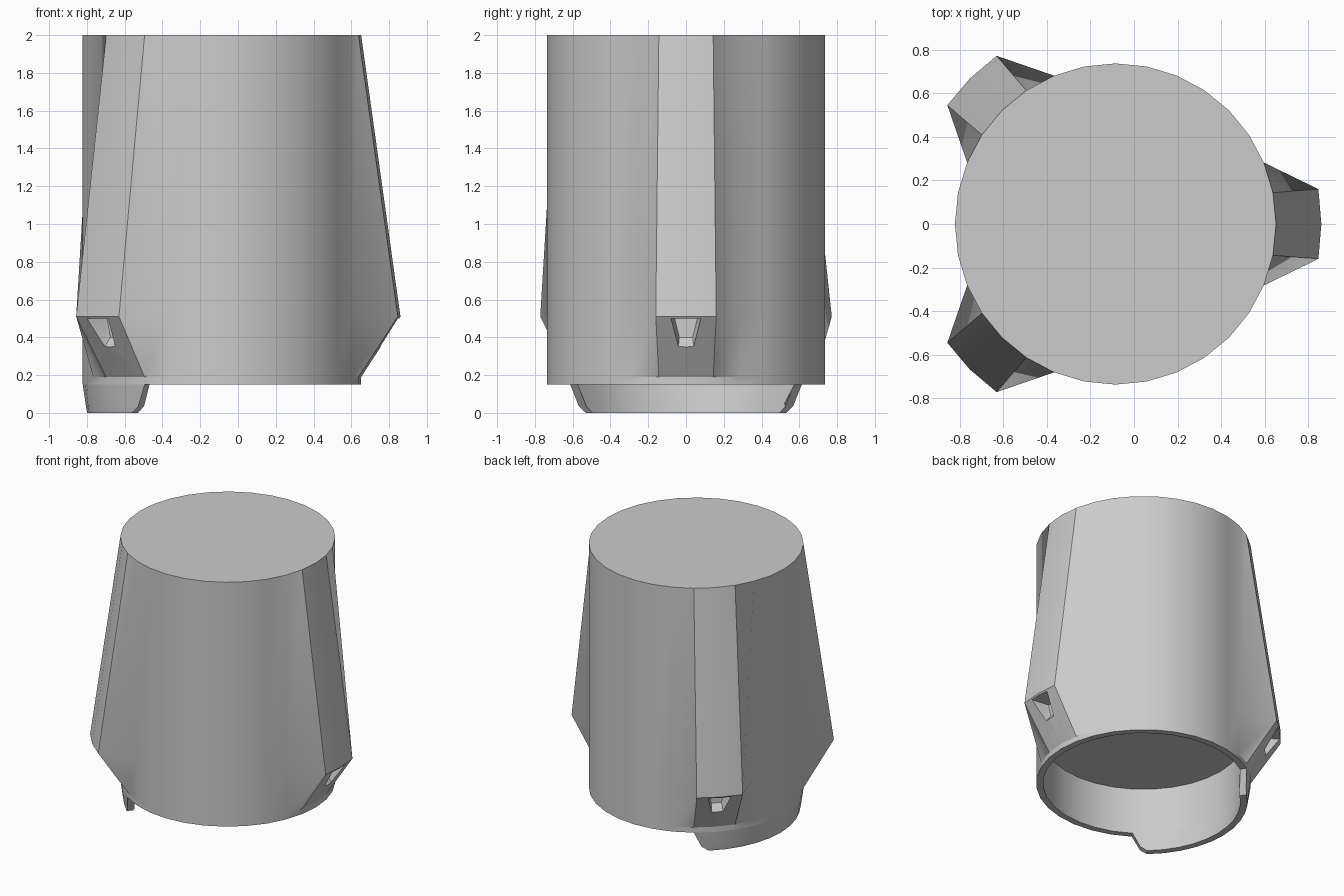
import bpy, bmesh, math
from mathutils import Matrix, Vector

if "Cube" in bpy.data.objects:
    bpy.data.objects.remove(bpy.data.objects["Cube"])

CX = -0.085          # axis of the cup
R, RI = 0.737, 0.69  # outer and inner radius
N = 32
RIBS = (0, 12, 20)   # rib positions in steps of 11.25 degrees

grey = bpy.data.materials.new("plain_grey")
grey.diffuse_color = (0.6, 0.6, 0.6, 1)
grey.use_nodes = True
grey.node_tree.nodes["Principled BSDF"].inputs["Base Color"].default_value = grey.diffuse_color


def polar(r, a, z):
    return Vector((CX + r * math.cos(a), r * math.sin(a), z))


def make(name, bm):
    bmesh.ops.recalc_face_normals(bm, faces=bm.faces[:])
    me = bpy.data.meshes.new(name)
    bm.to_mesh(me)
    bm.free()
    me.materials.append(grey)
    ob = bpy.data.objects.new(name, me)
    bpy.context.collection.objects.link(ob)
    return ob


def smooth(ob):
    bpy.ops.object.select_all(action='DESELECT')
    ob.select_set(True)
    bpy.context.view_layer.objects.active = ob
    bpy.ops.object.shade_smooth_by_angle(angle=math.radians(30))


# cup body: stacked rings, one ring pulled out where the ribs are widest
bm = bmesh.new()
rings = []
for r, z in ((RI, 0.5), (RI, 0.15), (R, 0.15), (R, 0.19), (R, 0.51), (R, 2.0)):
    ring = []
    for i in range(N):
        a = 2 * math.pi * i / N
        p = polar(r, a, z)
        if z == 0.51:
            for k in RIBS:
                d = (i - k + N // 2) % N - N // 2
                if abs(d) <= 1:
                    p = polar(0.945, 2 * math.pi * k / N + d * math.radians(9.75), z)
        ring.append(bm.verts.new(p))
    rings.append(ring)
for lo, hi in zip(rings, rings[1:]):
    for i in range(N):
        j = (i + 1) % N
        bm.faces.new((lo[i], lo[j], hi[j], hi[i]))
bm.faces.new(rings[0])
bm.faces.new(rings[-1])
body = make("cup_body", bm)

# tapered recess under each rib, cut with small convex blocks
bm = bmesh.new()
for k in RIBS:
    rot = Matrix.Translation((CX, 0, 0)) @ Matrix.Rotation(2 * math.pi * k / N, 4, 'Z')
    verts = []
    for r, w, z in ((0.937, 0.08, 0.5), (0.98, 0.08, 0.475), (0.84, 0.04, 0.35),
                    (0.885, 0.04, 0.322), (0.80, 0.035, 0.40), (0.80, 0.06, 0.5)):
        for s in (-1, 1):
            verts.append(bm.verts.new(rot @ Vector((r, s * w, z))))
    bmesh.ops.convex_hull(bm, input=verts)
cutter = make("recess_cutter", bm)
cutter.hide_render = True
mod = body.modifiers.new("recesses", 'BOOLEAN')
mod.operation = 'DIFFERENCE'
mod.solver = 'EXACT'
mod.object = cutter
bpy.context.view_layer.objects.active = body
bpy.ops.object.modifier_apply(modifier=mod.name)
bpy.data.objects.remove(cutter)
smooth(body)

# curved lip below the rim on the -x side
bm = bmesh.new()
M = 10
cols = []
for i in range(M + 1):
    t = 2 * i / M - 1
    col = []
    for r, half, z in ((R, 56.25, 0.15), (0.72, 52, 0.035), (0.713, 48, 0),
                       (0.665, 48, 0), (0.67, 52, 0.035), (RI, 56.25, 0.15)):
        col.append(bm.verts.new(polar(r, math.pi + t * math.radians(half), z)))
    cols.append(col)
for a, b in zip(cols, cols[1:]):
    for j in range(6):
        k = (j + 1) % 6
        bm.faces.new((a[j], a[k], b[k], b[j]))
bm.faces.new(cols[0])
bm.faces.new(cols[-1])
smooth(make("rim_lip", bm))
